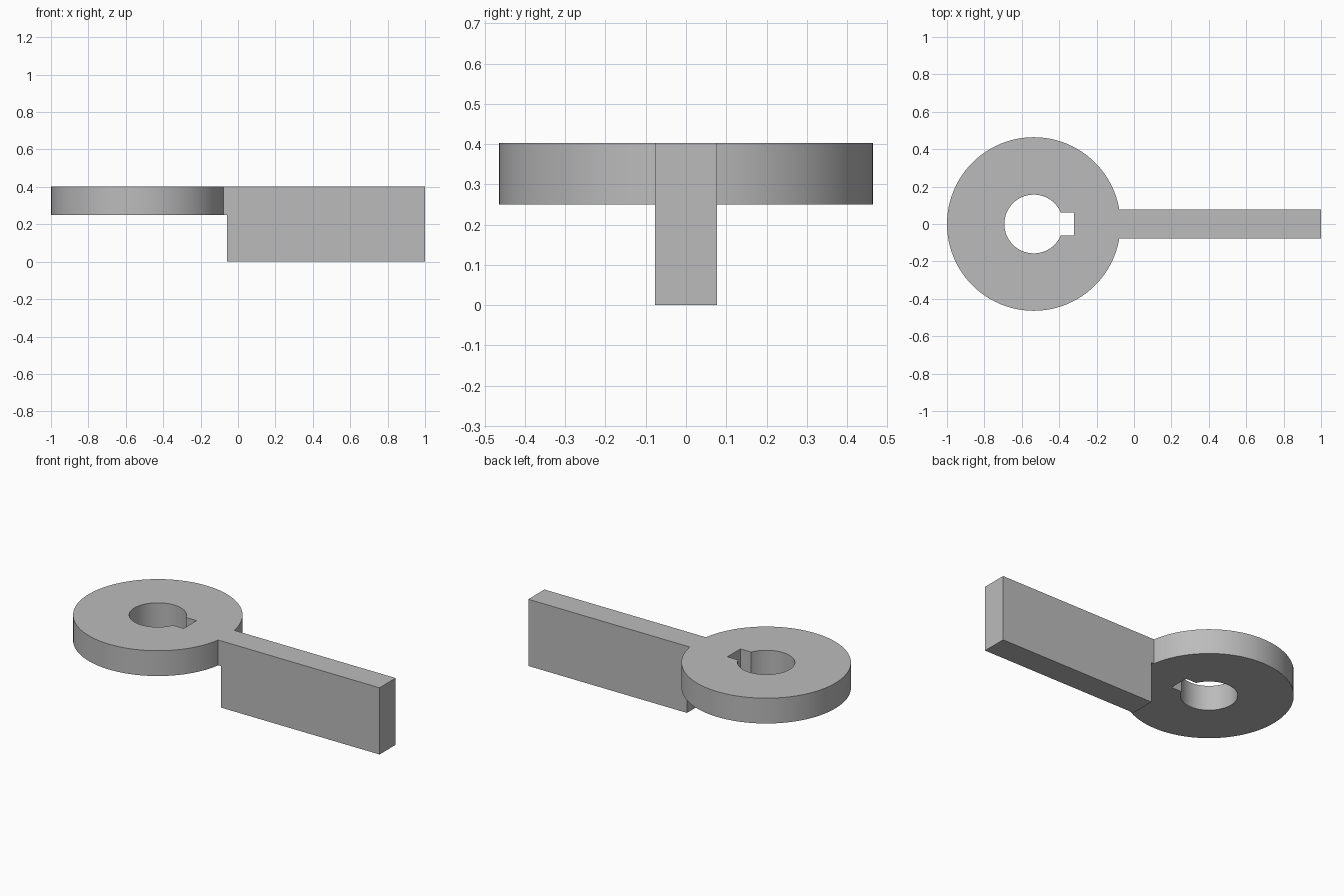
import bpy
import bmesh
from math import radians
from mathutils import Matrix, Vector

if "Cube" in bpy.data.objects:
    bpy.data.objects.remove(bpy.data.objects["Cube"])

TOP, UNDERSIDE = 0.403, 0.25
HUB_X, HUB_R, BORE_R = -0.536, 0.464, 0.157
ARM_HALF, KEY_HALF = 0.077, 0.062

grey = bpy.data.materials.new("plain grey")
grey.use_nodes = True
colour = (0.5, 0.5, 0.5, 1)
grey.diffuse_color = colour
grey.node_tree.nodes["Principled BSDF"].inputs["Base Color"].default_value = colour


def finish(name, bm):
    mesh = bpy.data.meshes.new(name)
    bm.to_mesh(mesh)
    bm.free()
    mesh.materials.append(grey)
    obj = bpy.data.objects.new(name, mesh)
    bpy.context.collection.objects.link(obj)
    return obj


def cylinder(name, radius, z0, z1):
    bm = bmesh.new()
    bmesh.ops.create_cone(bm, cap_ends=True, segments=96, radius1=radius, radius2=radius,
                          depth=z1 - z0, matrix=Matrix.Translation((HUB_X, 0, (z0 + z1) / 2)))
    return finish(name, bm)


def box(name, x0, x1, half_y, z0, z1):
    bm = bmesh.new()
    size = Vector((x1 - x0, 2 * half_y, z1 - z0))
    centre = Vector(((x0 + x1) / 2, 0, (z0 + z1) / 2))
    bmesh.ops.create_cube(bm, size=1, matrix=Matrix.Translation(centre) @ Matrix.Diagonal(size).to_4x4())
    return finish(name, bm)


def combine(target, other, operation):
    mod = target.modifiers.new(operation.lower(), "BOOLEAN")
    mod.operation, mod.object, mod.solver = operation, other, "EXACT"
    bpy.ops.object.select_all(action="DESELECT")
    target.select_set(True)
    bpy.context.view_layer.objects.active = target
    bpy.ops.object.modifier_apply(modifier=mod.name)
    bpy.data.objects.remove(other)


# Round hub joined to the short neck and the deep arm
lever = cylinder("keyed_lever", HUB_R, UNDERSIDE, TOP)
combine(lever, box("neck", -0.15, 0.1, ARM_HALF, UNDERSIDE, TOP), "UNION")
combine(lever, box("arm", -0.06, 1, ARM_HALF, 0, TOP), "UNION")

# Shaft bore with its keyway
combine(lever, cylinder("bore_cutter", BORE_R, 0.1, 0.6), "DIFFERENCE")
combine(lever, box("keyway_cutter", HUB_X, -0.32, KEY_HALF, 0.1, 0.6), "DIFFERENCE")

# Smooth round walls, crisp corners
lever.select_set(True)
bpy.context.view_layer.objects.active = lever
bpy.ops.object.shade_smooth_by_angle(angle=radians(20))
